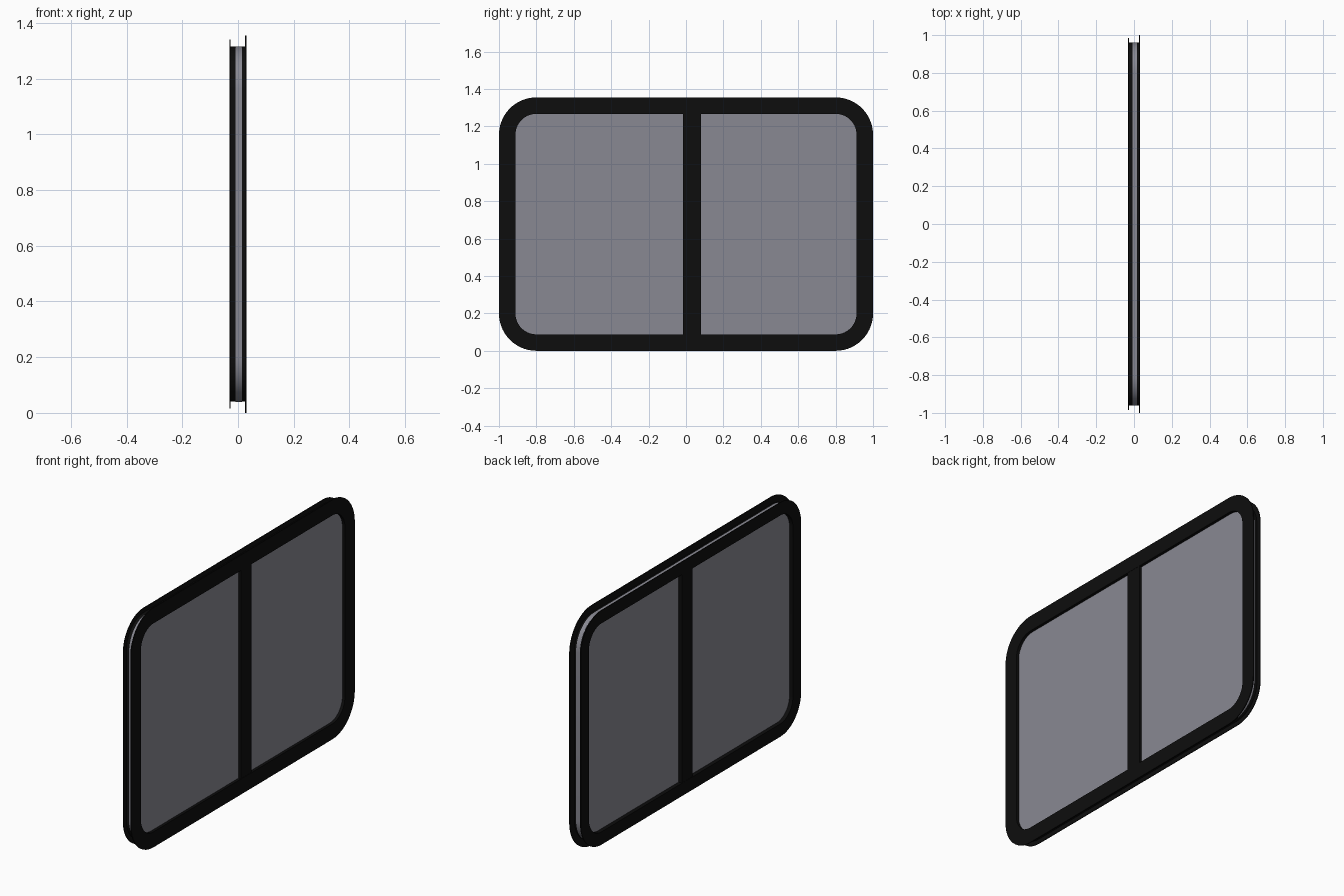
import bpy, bmesh, math

cube = bpy.data.objects.get("Cube")
if cube:
    bpy.data.objects.remove(cube, do_unlink=True)

HALF_Y, HEIGHT, RADIUS, STEPS = 1.0, 1.355, 0.2, 14
MID_Z = HEIGHT / 2
OPENING = 0.088


def material(name, colour, rough):
    m = bpy.data.materials.new(name)
    m.use_nodes = True
    m.diffuse_color = (*colour, 1)
    bsdf = next(n for n in m.node_tree.nodes if n.type == 'BSDF_PRINCIPLED')
    bsdf.inputs["Base Color"].default_value = (*colour, 1)
    bsdf.inputs["Roughness"].default_value = rough
    return m


black = material("black rubber", (0.004, 0.004, 0.004), 0.6)
grey = material("grey glass", (0.25, 0.25, 0.29), 0.3)


def outline(inset):
    """Rounded rectangle in the y-z plane, moved inwards by inset."""
    r = RADIUS - inset
    cy, cz = HALF_Y - RADIUS, MID_Z - RADIUS
    points = []
    for corner, (sy, sz) in enumerate([(1, 1), (-1, 1), (-1, -1), (1, -1)]):
        for i in range(STEPS + 1):
            a = (corner + i / STEPS) * math.pi / 2
            points.append((sy * cy + r * math.cos(a), MID_Z + sz * cz + r * math.sin(a)))
    return points


def finish(name, bm, mat):
    bmesh.ops.recalc_face_normals(bm, faces=bm.faces)
    mesh = bpy.data.meshes.new(name)
    bm.to_mesh(mesh)
    bm.free()
    mesh.materials.append(mat)
    obj = bpy.data.objects.new(name, mesh)
    bpy.context.collection.objects.link(obj)
    bpy.ops.object.select_all(action='DESELECT')
    obj.select_set(True)
    bpy.context.view_layer.objects.active = obj
    bpy.ops.object.shade_smooth_by_angle(angle=math.radians(30))
    return obj


def sweep(name, profile, mat, closed=True):
    """Join outlines given as (x, inset); closed makes a ring, open gets caps."""
    bm = bmesh.new()
    loops = [[bm.verts.new((x, y, z)) for y, z in outline(inset)] for x, inset in profile]
    pairs = list(zip(loops, loops[1:]))
    if closed:
        pairs.append((loops[-1], loops[0]))
    else:
        bm.faces.new(loops[0])
        bm.faces.new(loops[-1])
    for a, b in pairs:
        for i in range(len(a)):
            j = (i + 1) % len(a)
            bm.faces.new((a[i], a[j], b[j], b[i]))
    return finish(name, bm, mat)


# Frame halves: wide flange, then the body wall up to the glass
def frame(name, face, flange_back, seat, flange_inset):
    sweep(name, [(face, OPENING), (face, flange_inset), (flange_back, flange_inset),
                 (flange_back, 0.04), (seat, 0.04), (seat, OPENING)], black)


frame("outer_frame", 0.031, 0.026, 0.015, 0.0)
frame("inner_frame", -0.031, -0.027, -0.009, 0.015)

# Glass slab clamped between the frame halves, its edge showing between them
sweep("glass_pane", [(-0.009, 0.039), (0.015, 0.039)], grey, closed=False)

# Upright divider, slightly off centre
bm = bmesh.new()
bmesh.ops.create_cube(bm, size=1)
bmesh.ops.scale(bm, vec=(0.06, 0.095, HEIGHT - 2 * OPENING + 0.01), verts=bm.verts)
bmesh.ops.translate(bm, vec=(0, 0.032, MID_Z), verts=bm.verts)
finish("centre_divider", bm, black)
